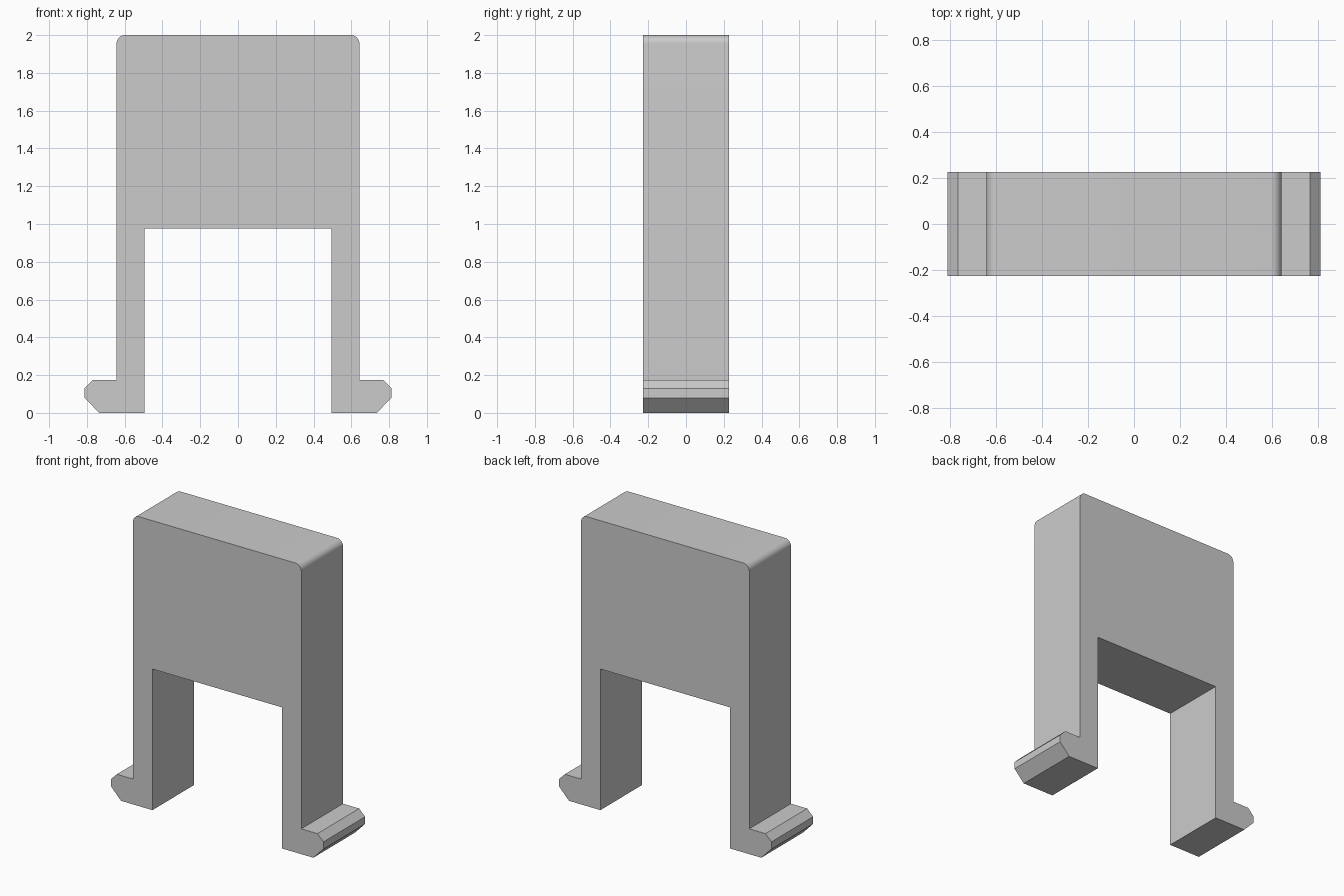
import bpy, bmesh
from math import sin, cos, pi, radians

if "Cube" in bpy.data.objects:
    bpy.data.objects.remove(bpy.data.objects["Cube"], do_unlink=True)

# Single plain material
grey = bpy.data.materials.new("light grey")
grey.use_nodes = True
colour = (0.6, 0.6, 0.6, 1)
grey.diffuse_color = colour
grey.node_tree.nodes["Principled BSDF"].inputs["Base Color"].default_value = colour

DEPTH = 0.455
SIDE = 0.643     # outer face of the legs
INNER = 0.495    # inner face of the legs
RADIUS = 0.045   # rounded top corners
STEPS = 10

# Right half of the outline: slot, leg, hooked foot, then the rounded shoulder
half = [(INNER, 0.975), (INNER, 0), (0.735, 0), (0.812, 0.08),
        (0.812, 0.13), (0.767, 0.175), (SIDE, 0.175)]
for i in range(STEPS + 1):
    a = pi / 2 * i / STEPS
    half.append((SIDE - RADIUS + RADIUS * cos(a), 2 - RADIUS + RADIUS * sin(a)))
outline = half + [(-x, z) for x, z in reversed(half)]

# Extrude the mirrored outline through the depth
bm = bmesh.new()
front = bm.faces.new([bm.verts.new((x, -DEPTH / 2, z)) for x, z in outline])
result = bmesh.ops.extrude_face_region(bm, geom=[front], use_keep_orig=True)
moved = [v for v in result["geom"] if isinstance(v, bmesh.types.BMVert)]
bmesh.ops.translate(bm, verts=moved, vec=(0, DEPTH, 0))
bmesh.ops.recalc_face_normals(bm, faces=bm.faces)
mesh = bpy.data.meshes.new("clip_body")
bm.to_mesh(mesh)
bm.free()
mesh.materials.append(grey)

clip = bpy.data.objects.new("clip_body", mesh)
bpy.context.collection.objects.link(clip)
bpy.ops.object.select_all(action="DESELECT")
clip.select_set(True)
bpy.context.view_layer.objects.active = clip
bpy.ops.object.shade_smooth_by_angle(angle=radians(25))
